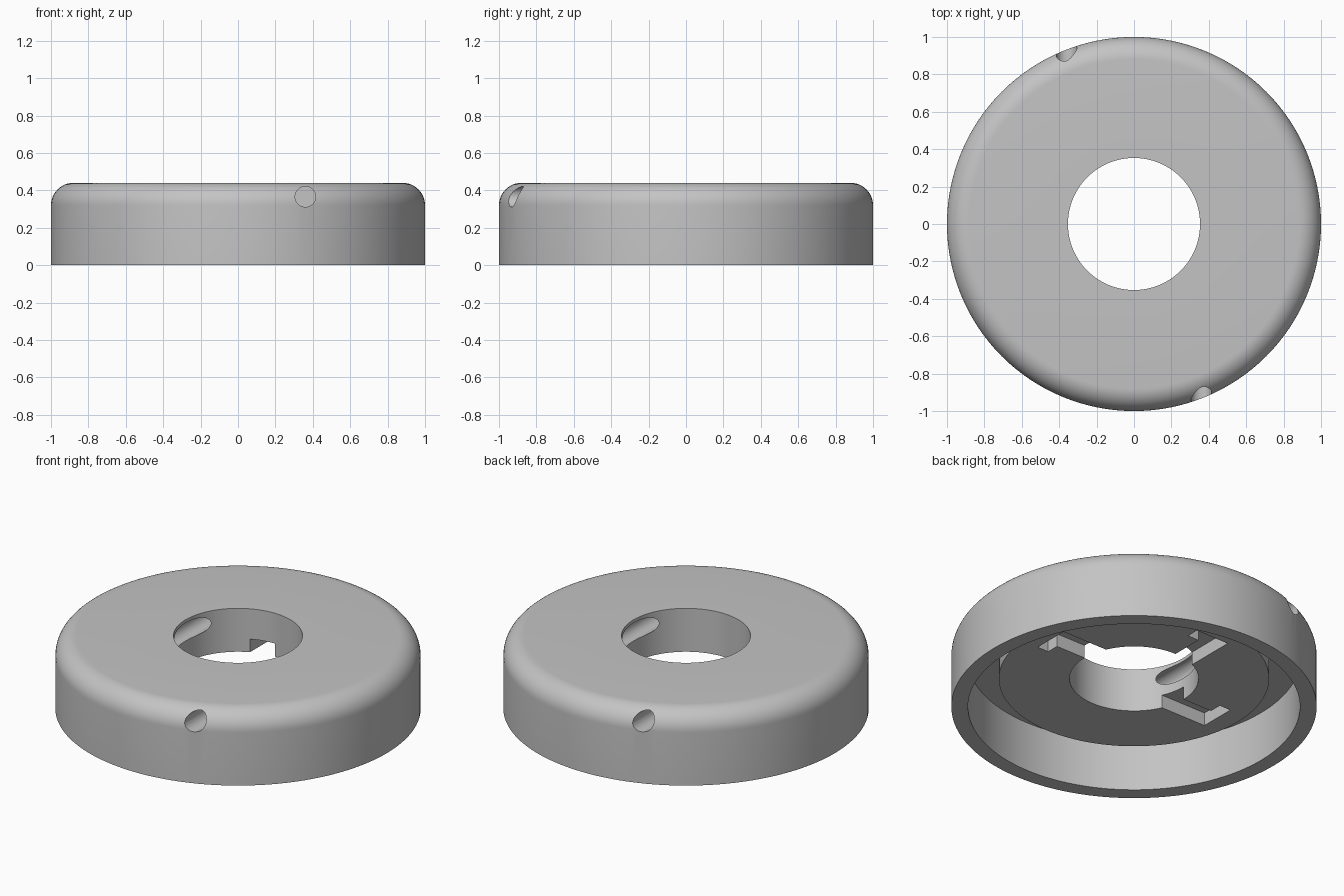
import bpy, bmesh
from math import sin, cos, pi, radians
from mathutils import Matrix, Vector

cube = bpy.data.objects.get("Cube")
if cube:
    bpy.data.objects.remove(cube, do_unlink=True)

# One plain grey
grey = bpy.data.materials.new("plain_grey")
grey.use_nodes = True
colour = (0.55, 0.55, 0.55, 1)
grey.diffuse_color = colour
grey.node_tree.nodes["Principled BSDF"].inputs["Base Color"].default_value = colour

HEIGHT, HOLE, FILLET = 0.44, 0.353, 0.12
BOSS_Z, FLOOR_Z, SLOT_Z = 0.178, 0.30, 0.257
SEGMENTS = 128


def add_object(name, bm):
    bmesh.ops.recalc_face_normals(bm, faces=bm.faces[:])
    mesh = bpy.data.meshes.new(name)
    bm.to_mesh(mesh)
    bm.free()
    mesh.materials.append(grey)
    obj = bpy.data.objects.new(name, mesh)
    bpy.context.collection.objects.link(obj)
    return obj


def lathe(name, profile):
    """Turn a closed (radius, height) profile round the z axis."""
    bm = bmesh.new()
    rings = []
    for i in range(SEGMENTS):
        a = 2 * pi * i / SEGMENTS
        rings.append([bm.verts.new((r * cos(a), r * sin(a), z)) for r, z in profile])
    n = len(profile)
    for i, ring in enumerate(rings):
        nxt = rings[(i + 1) % SEGMENTS]
        for j in range(n):
            k = (j + 1) % n
            bm.faces.new((ring[j], nxt[j], nxt[k], ring[k]))
    return add_object(name, bm)


def slot_cutter(turn):
    """Hooked slot that opens into the centre hole."""
    outline = [(-0.145, 0.2), (0, 0.2), (0, 0.55), (0.075, 0.55),
               (0.075, 0.625), (-0.145, 0.625)]
    bm = bmesh.new()
    face = bm.faces.new([bm.verts.new((x, y, BOSS_Z - 0.05)) for x, y in outline])
    top = bmesh.ops.extrude_face_region(bm, geom=[face])["geom"]
    bmesh.ops.translate(bm, verts=[v for v in top if isinstance(v, bmesh.types.BMVert)],
                        vec=Vector((0, 0, SLOT_Z - BOSS_Z + 0.05)))
    bm.transform(Matrix.Rotation(turn, 4, "Z"))
    return add_object("slot_cutter", bm)


def bore_cutter(turn):
    """Side bore that grazes the centre hole."""
    start, end = -1.1, 0.3
    bm = bmesh.new()
    bmesh.ops.create_cone(bm, cap_ends=True, segments=48, radius1=0.055, radius2=0.055,
                          depth=end - start)
    bm.transform(Matrix.Rotation(turn, 4, "Z")
                 @ Matrix.Translation((0.36, (start + end) / 2, 0.366))
                 @ Matrix.Rotation(pi / 2, 4, "X"))
    return add_object("bore_cutter", bm)


# Round cap: rounded top edge, hollow underside, central boss
steps = 12
fillet = [(1 - FILLET + FILLET * sin(i * pi / 2 / steps),
           HEIGHT - FILLET + FILLET * cos(i * pi / 2 / steps)) for i in range(steps + 1)]
cap = lathe("round_cap", [(HOLE, BOSS_Z), (HOLE, HEIGHT), *fillet, (1, 0), (0.909, 0),
                          (0.909, FLOOR_Z), (0.74, FLOOR_Z), (0.74, BOSS_Z)])

# Four hooked slots and two side bores
cutters = [slot_cutter(i * pi / 2) for i in range(4)]
cutters += [bore_cutter(i * pi) for i in range(2)]
bpy.ops.object.select_all(action="DESELECT")
cap.select_set(True)
bpy.context.view_layer.objects.active = cap
for cutter in cutters:
    cutter.hide_render = True
    cut = cap.modifiers.new("cut", "BOOLEAN")
    cut.operation = "DIFFERENCE"
    cut.solver = "EXACT"
    cut.object = cutter
    bpy.ops.object.modifier_apply(modifier=cut.name)
    bpy.data.objects.remove(cutter, do_unlink=True)

bpy.ops.object.shade_smooth_by_angle(angle=radians(30))
